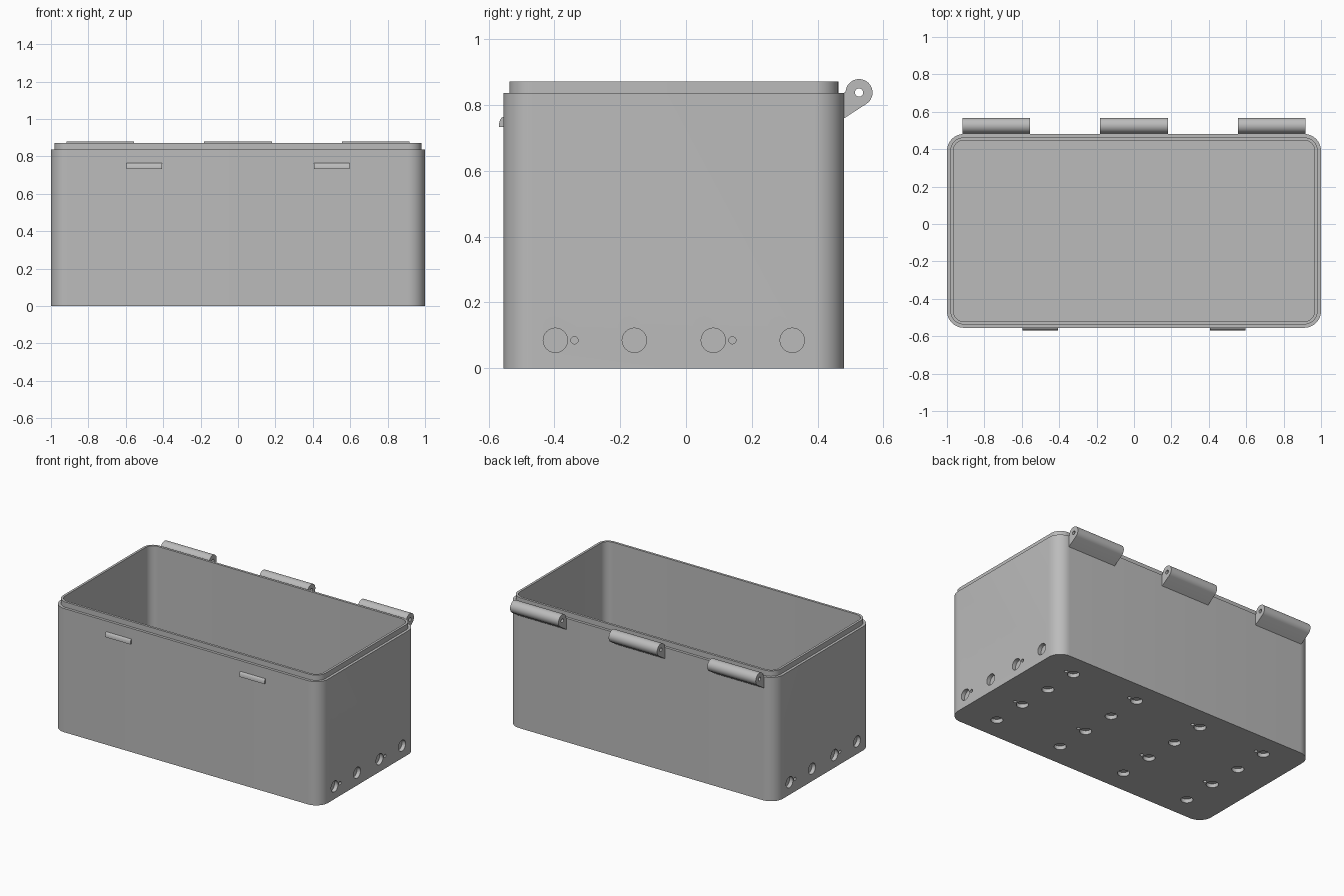
import bpy, bmesh
from math import sin, cos, pi, radians
from mathutils import Matrix, Vector

old = bpy.data.objects.get("Cube")
if old:
    bpy.data.objects.remove(old, do_unlink=True)

grey = bpy.data.materials.new("plain grey")
grey.use_nodes = True
COLOUR = (0.5, 0.5, 0.5, 1)
grey.diffuse_color = COLOUR
grey.node_tree.nodes["Principled BSDF"].inputs["Base Color"].default_value = COLOUR

MID_Y = -0.037      # centre of the box in depth
HALF_X, HALF_Y = 1.0, 0.518
RADIUS = 0.09       # outer corner radius
WALL = 0.034
RIM, LIP = 0.836, 0.872


def finish(bm, name):
    bmesh.ops.recalc_face_normals(bm, faces=bm.faces[:])
    mesh = bpy.data.meshes.new(name)
    bm.to_mesh(mesh)
    bm.free()
    mesh.materials.append(grey)
    obj = bpy.data.objects.new(name, mesh)
    bpy.context.collection.objects.link(obj)
    return obj


def apply_cut(obj, cutter):
    cutter.hide_render = True
    mod = obj.modifiers.new("cut", 'BOOLEAN')
    mod.operation = 'DIFFERENCE'
    mod.solver = 'EXACT'
    mod.object = cutter
    select(obj)
    bpy.ops.object.modifier_apply(modifier=mod.name)
    bpy.data.objects.remove(cutter, do_unlink=True)


def select(obj):
    bpy.ops.object.select_all(action='DESELECT')
    obj.select_set(True)
    bpy.context.view_layer.objects.active = obj


def smooth(obj):
    select(obj)
    bpy.ops.object.shade_smooth_by_angle(angle=radians(30))


def rounded_ring(bm, inset, z, steps=10):
    """Ring of vertices: a rounded rectangle moved inwards by inset."""
    ring = []
    for k, (sx, sy) in enumerate([(1, 1), (-1, 1), (-1, -1), (1, -1)]):
        for i in range(steps + 1):
            a = (k + i / steps) * pi / 2
            ring.append(bm.verts.new((
                sx * (HALF_X - RADIUS) + (RADIUS - inset) * cos(a),
                MID_Y + sy * (HALF_Y - RADIUS) + (RADIUS - inset) * sin(a), z)))
    return ring


def add_cylinder(bm, centre, axis, radius, length, segments=32):
    turn = Vector((0, 0, 1)).rotation_difference(Vector(axis)).to_matrix().to_4x4()
    bmesh.ops.create_cone(bm, cap_ends=True, segments=segments, radius1=radius,
                          radius2=radius, depth=length,
                          matrix=Matrix.Translation(centre) @ turn)


def extrude_profile(name, points, x0, x1):
    """Solid with a (y, z) profile running from x0 to x1."""
    bm = bmesh.new()
    face = bm.faces.new([bm.verts.new((x0, y, z)) for y, z in points])
    new = bmesh.ops.extrude_face_region(bm, geom=[face])["geom"]
    bmesh.ops.translate(bm, vec=(x1 - x0, 0, 0),
                        verts=[v for v in new if isinstance(v, bmesh.types.BMVert)])
    return finish(bm, name)


# Open box with a stepped lip
bm = bmesh.new()
STEP = 0.018
rings = [rounded_ring(bm, inset, z) for inset, z in
         [(0, 0), (0, RIM), (STEP, RIM), (STEP, LIP), (WALL, LIP), (WALL, WALL)]]
for lower, upper in zip(rings, rings[1:]):
    for i in range(len(lower)):
        j = (i + 1) % len(lower)
        bm.faces.new((lower[i], lower[j], upper[j], upper[i]))
bm.faces.new(rings[0])
bm.faces.new(rings[-1])
box = finish(bm, "box")

# Blind round sockets with small marker holes in both ends and the underside
DEPTH = 0.026
SOCKET, MARKER, OFFSET = 0.037, 0.011, 0.058
bm = bmesh.new()
rows = [(k - 1.5) * 0.24 for k in range(4)]
for side in (1, -1):
    for k, row in enumerate(rows):
        y = MID_Y + side * row
        add_cylinder(bm, (side * HALF_X, y, 0.085), (1, 0, 0), SOCKET, 2 * DEPTH)
        if k % 2 == 0:
            add_cylinder(bm, (side * HALF_X, y + side * OFFSET, 0.085),
                         (1, 0, 0), MARKER, 2 * DEPTH, 16)
for x in (-0.75, -0.25, 0.25, 0.75):
    for k, row in enumerate(rows):
        y = MID_Y + row
        add_cylinder(bm, (x, y, 0), (0, 0, 1), SOCKET, 2 * DEPTH)
        if k % 2:
            add_cylinder(bm, (x + OFFSET, y, 0), (0, 0, 1), MARKER, 2 * DEPTH, 16)
apply_cut(box, finish(bm, "socket_cutter"))
smooth(box)

# Hinge knuckles along the back, each with a pin hole
BACK = MID_Y + HALF_Y
PIN_Y, PIN_Z, KNUCKLE = 0.526, 0.838, 0.041
profile = [(BACK, 0.76)]
for i in range(29):
    a = radians(-55 + 235 * i / 28)
    profile.append((PIN_Y + KNUCKLE * cos(a), PIN_Z + KNUCKLE * sin(a)))
profile.append((BACK, PIN_Z))
for label, x in (("right", -0.737), ("middle", 0), ("left", 0.737)):
    hinge = extrude_profile("hinge_" + label, profile, x - 0.181, x + 0.181)
    bm = bmesh.new()
    add_cylinder(bm, (x, PIN_Y, PIN_Z), (1, 0, 0), 0.0125, 0.5, 24)
    apply_cut(hinge, finish(bm, "pin_cutter"))
    smooth(hinge)

# Latch catches on the front: flat underside, curved top
FRONT = MID_Y - HALF_Y
catch = [(FRONT + 0.003, 0.733), (FRONT + 0.003, 0.765)]
for i in range(9):
    a = i / 8 * pi / 2
    catch.append((FRONT - 0.014 * sin(a), 0.733 + 0.031 * cos(a)))
for label, x in (("right", -0.501), ("left", 0.501)):
    smooth(extrude_profile("latch_catch_" + label, catch, x - 0.094, x + 0.094))
